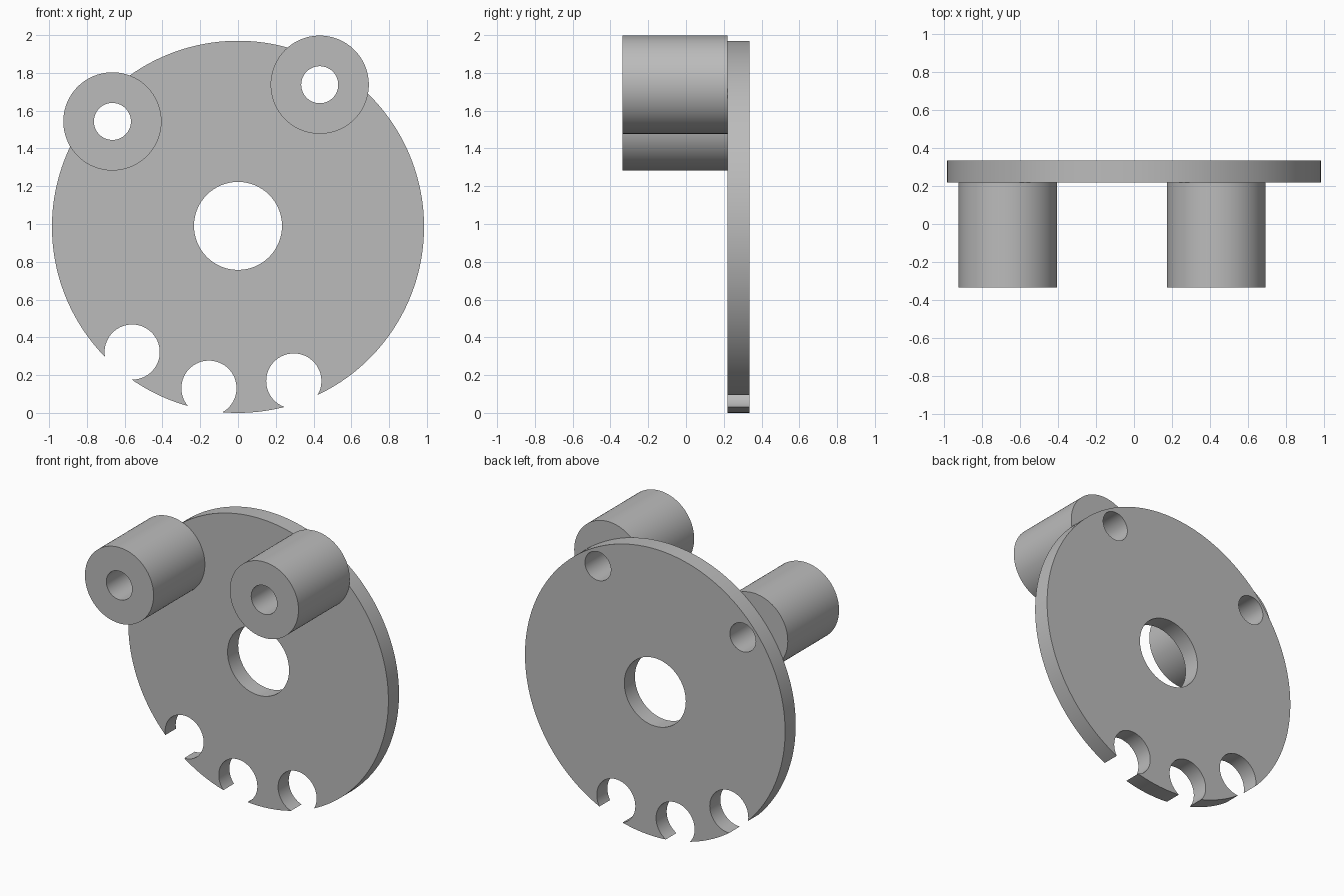
import bpy
import math

cube = bpy.data.objects.get("Cube")
if cube:
    bpy.data.objects.remove(cube, do_unlink=True)

metal = bpy.data.materials.new("plain grey")
metal.use_nodes = True
grey = (0.5, 0.5, 0.5, 1)
metal.diffuse_color = grey
metal.node_tree.nodes["Principled BSDF"].inputs["Base Color"].default_value = grey

FRONT, FACE, BACK = -0.335, 0.22, 0.335   # boss end, plate front, plate back
CENTRE_Z, PLATE_R, PITCH_R = 0.985, 0.985, 0.868
BOSS_R, BORE_R, NOTCH_R, HUB_R = 0.26, 0.098, 0.146, 0.233


def cylinder(name, x, z, radius, y0, y1, sides=96):
    """Cylinder lying along the y axis."""
    bpy.ops.mesh.primitive_cylinder_add(
        vertices=sides, radius=radius, depth=y1 - y0,
        location=(x, (y0 + y1) / 2, z), rotation=(math.pi / 2, 0, 0))
    obj = bpy.context.object
    obj.name = name
    obj.data.materials.append(metal)
    return obj


def drill(obj, holes):
    """Cut round through holes, each given as x, z, radius."""
    for x, z, radius in holes:
        cutter = cylinder("cutter", x, z, radius, -1, 1, 64)
        mod = obj.modifiers.new("hole", "BOOLEAN")
        mod.operation, mod.solver, mod.object = "DIFFERENCE", "EXACT", cutter
        bpy.ops.object.select_all(action="DESELECT")
        obj.select_set(True)
        bpy.context.view_layer.objects.active = obj
        bpy.ops.object.modifier_apply(modifier=mod.name)
        bpy.data.objects.remove(cutter, do_unlink=True)
    bpy.ops.object.shade_smooth_by_angle(angle=math.radians(30))


def on_pitch(degrees):
    a = math.radians(degrees)
    return PITCH_R * math.cos(a), CENTRE_Z + PITCH_R * math.sin(a)


bosses = {"right_boss": on_pitch(140), "left_boss": on_pitch(60.1)}
notches = [on_pitch(a) for a in (229.8, 259.8, 289.9)]

# Disc with hub hole, boss bores and open rim notches
plate = cylinder("disc_plate", 0, CENTRE_Z, PLATE_R, FACE, BACK, 192)
drill(plate, [(0, 0.99, HUB_R)]
      + [(x, z, BORE_R) for x, z in bosses.values()]
      + [(x, z, NOTCH_R) for x, z in notches])

# Tubular bosses standing on the front of the disc
for name, (x, z) in bosses.items():
    boss = cylinder(name, x, z, BOSS_R, FRONT, FACE)
    drill(boss, [(x, z, BORE_R)])
